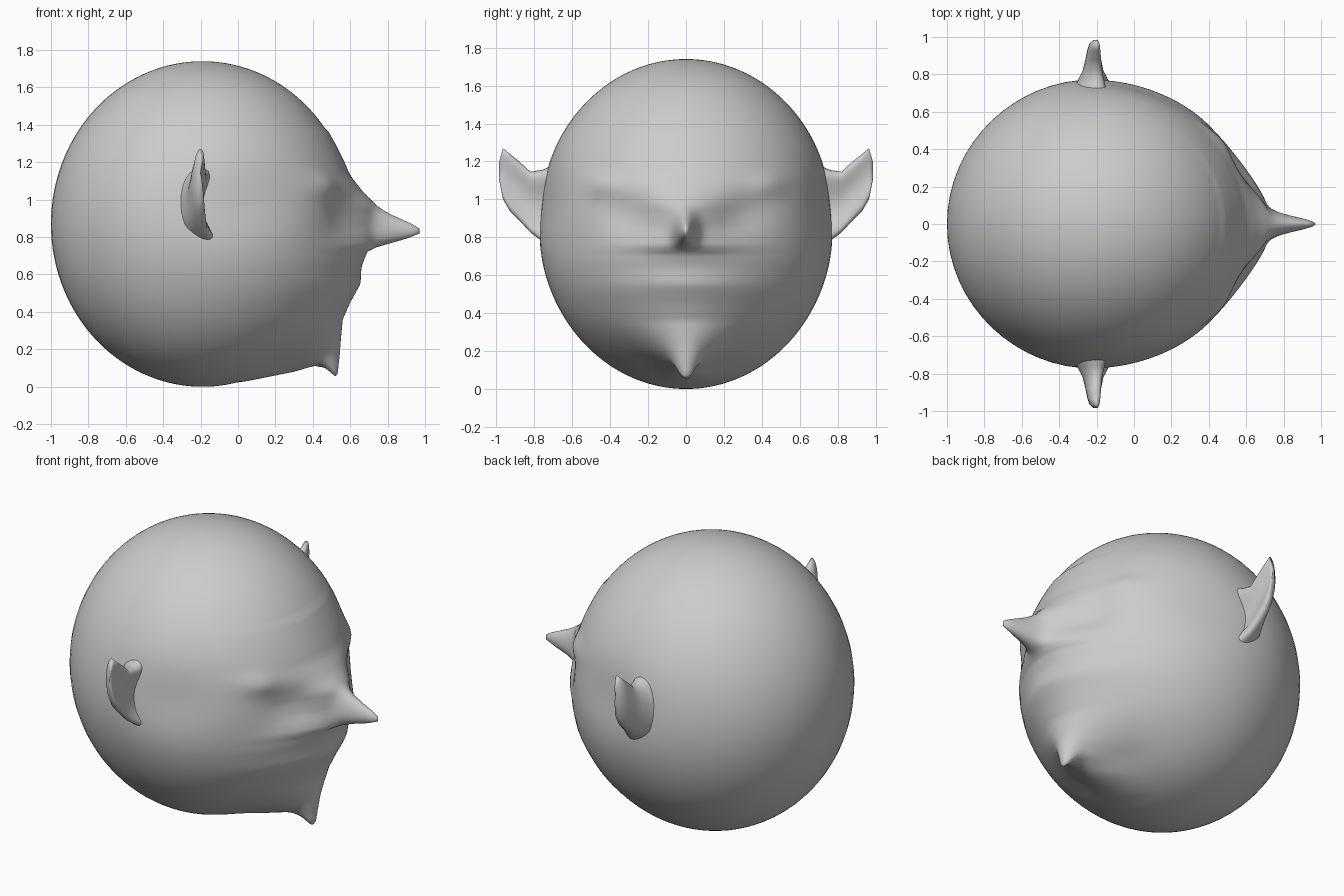
import bpy, bmesh
from math import sin, cos, pi, sqrt, exp

if "Cube" in bpy.data.objects:
    bpy.data.objects.remove(bpy.data.objects["Cube"])


def table(pts, z):
    for (a, u), (b, v) in zip(pts, pts[1:]):
        if z <= b:
            return u + (v - u) * max(0, (z - a) / (b - a))
    return pts[-1][1]


def bump(*terms):
    return exp(-sum((d / w) ** 2 for d, w in terms))


def loft(name, rings):
    bm = bmesh.new()
    rows = [[bm.verts.new(p) for p in ring] for ring in rings]
    n = len(rows[0])
    for a, b in zip(rows, rows[1:]):
        for i in range(n):
            j = (i + 1) % n
            bm.faces.new((a[i], a[j], b[j], b[i]))
    bm.faces.new(rows[0])
    bm.faces.new(rows[-1])
    bmesh.ops.remove_doubles(bm, verts=bm.verts, dist=0.0004)
    bmesh.ops.recalc_face_normals(bm, faces=bm.faces)
    me = bpy.data.meshes.new(name)
    bm.to_mesh(me)
    bm.free()
    for p in me.polygons:
        p.use_smooth = True
    ob = bpy.data.objects.new(name, me)
    bpy.context.collection.objects.link(ob)
    return ob


# Face profile (z, x) and width of the protrusion (z, w)
FACE = [(0, -.18), (.03, .05), (.08, .3), (.11, .4), (.14, .53), (.2, .545),
        (.36, .56), (.45, .6), (.55, .655), (.64, .66), (.72, .69), (.75, .75),
        (.79, .9), (.83, .995), (.87, .93), (.92, .82), (.96, .75), (1.04, .67),
        (1.13, .6), (1.2, .57), (1.3, .52), (1.38, .475)]
WIDTH = [(0, .1), (.14, .13), (.2, .2), (.36, .36), (.5, .42), (.66, .4),
         (.75, .3), (.85, .2), (1.0, .22), (1.2, .4)]


def head_ring(z):
    s = sqrt(max(0, 1 - ((z - .87) / .87) ** 2))
    excess = 0
    if z < 1.38:
        excess = max(0, table(FACE, z) - (-.19 + .81 * s))
    broad = min(excess, .12) if z > .68 else excess
    w = table(WIDTH, z)
    ring = []
    for i in range(112):
        t = 2 * pi * i / 112
        a = t - .8 * sin(t)
        x, y = -.19 + .81 * s * cos(a), .78 * s * sin(a)
        if cos(a) > 0:
            x += min(1, cos(a) * 3) * (broad * bump((y, w)) + (excess - broad) * bump((y, .05)))
            # brows and eye hollows
            x += .025 * bump((abs(y) - .45, .09), (z - 1.08, .06))
            x -= .03 * bump((abs(y) - .3, .15), (z - .93, .09))
        # flattened cheeks
        y *= 1 - .04 * bump((x - .08, .32), (z - .98, .2))
        # drooping chin tip
        zz = z - .085 * bump((x - .53, .06), (y, .08), (z - .14, .05))
        ring.append((x, y, zz))
    return ring


loft("head", [head_ring(.87 - .87 * cos(pi * k / 110)) for k in range(111)])

# Ears: crescent sections (y, half thickness, low z, high z)
EAR = [(.62, .17, .66, 1.2), (.70, .14, .73, 1.18), (.76, .105, .78, 1.155),
       (.82, .075, .825, 1.145), (.88, .06, .89, 1.2), (.93, .05, .94, 1.24),
       (.965, .038, 1.0, 1.27), (.985, .015, 1.1, 1.2)]


def ear_ring(side, y, th, lo, hi):
    ring = []
    for i in range(32):
        a = 2 * pi * i / 32
        c = cos(a)
        x = -.2 + th * (c - .9 * max(0, c) ** 3)
        z = (lo + hi) / 2 + (hi - lo) / 2 * sin(a)
        x += .1 * max(0, (.86 - z) / .2) * (y < .84)
        ring.append((x, side * y, z))
    return ring


for side, name in ((1, "left_ear"), (-1, "right_ear")):
    loft(name, [ear_ring(side, *sec) for sec in EAR])
